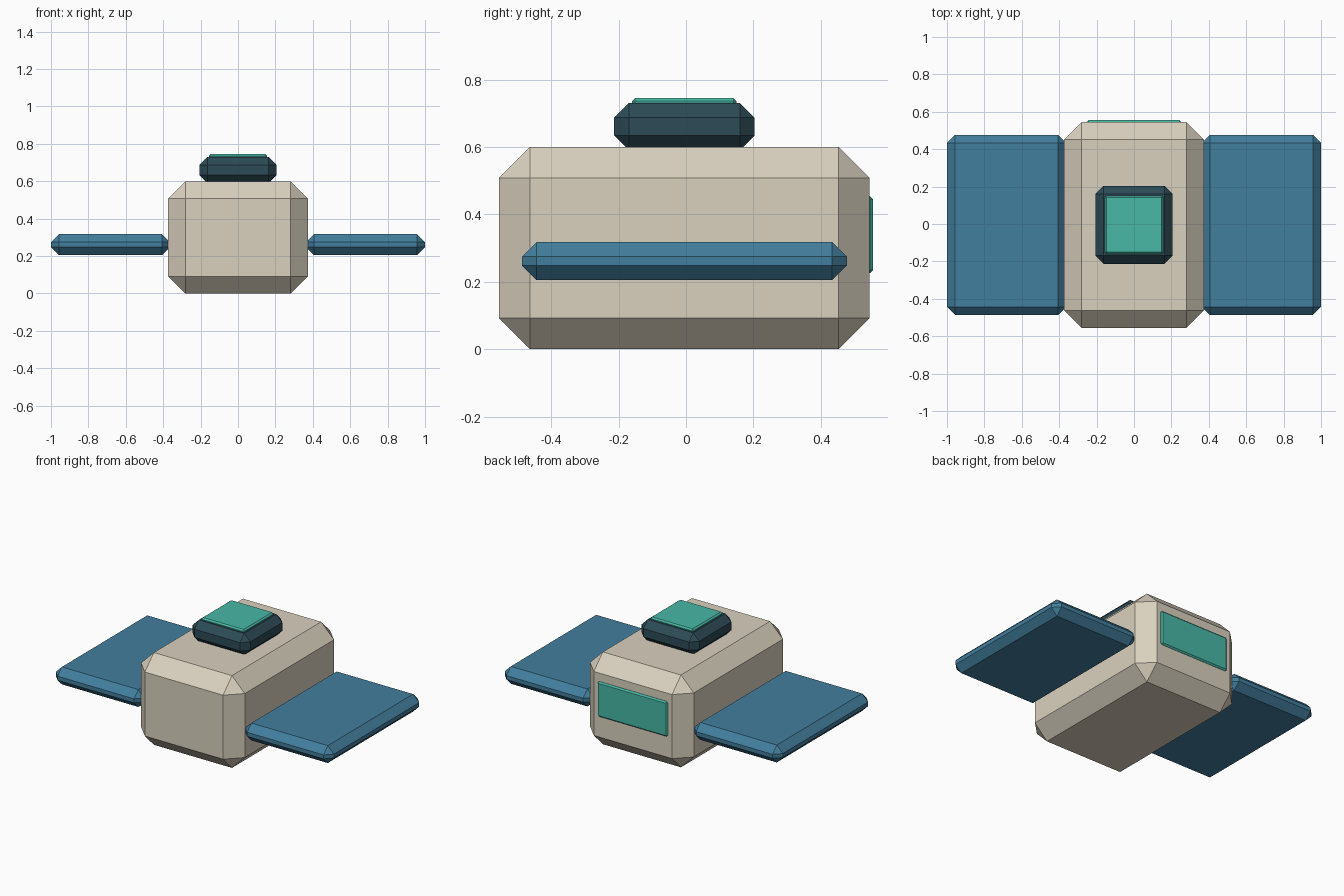
import bpy, bmesh
from mathutils import Vector

if "Cube" in bpy.data.objects:
    bpy.data.objects.remove(bpy.data.objects["Cube"])


def material(name, rgb):
    m = bpy.data.materials.new(name)
    m.diffuse_color = (*rgb, 1)
    m.use_nodes = True
    m.node_tree.nodes["Principled BSDF"].inputs["Base Color"].default_value = m.diffuse_color
    return m


cream = material("cream", (0.70, 0.64, 0.52))
blue = material("blue", (0.055, 0.21, 0.34))
dark = material("dark_slate", (0.026, 0.07, 0.095))
teal = material("teal", (0.065, 0.48, 0.38))


def chamfered_box(name, lo, hi, chamfer, mat):
    """Box between two corners with a single flat chamfer on every edge."""
    lo, hi = Vector(lo), Vector(hi)
    bm = bmesh.new()
    bmesh.ops.create_cube(bm, size=1)
    bmesh.ops.scale(bm, vec=hi - lo, verts=bm.verts)
    bmesh.ops.translate(bm, vec=(lo + hi) / 2, verts=bm.verts)
    bmesh.ops.bevel(bm, geom=bm.edges[:], offset=chamfer, offset_type='OFFSET',
                    segments=1, profile=0.5, affect='EDGES')
    mesh = bpy.data.meshes.new(name)
    bm.to_mesh(mesh)
    bm.free()
    mesh.materials.append(mat)
    obj = bpy.data.objects.new(name, mesh)
    bpy.context.collection.objects.link(obj)
    return obj


# Main body
chamfered_box("body", (-0.373, -0.555, 0), (0.373, 0.545, 0.6), 0.092, cream)

# Side panels, slightly sunk into the body
for side, x0, x1 in (("left", -1.0, -0.363), ("right", 0.363, 1.0)):
    chamfered_box(side + "_panel", (x0, -0.487, 0.205), (x1, 0.477, 0.318), 0.0435, blue)

# Raised block on top with its inset plate
chamfered_box("top_block", (-0.207, -0.213, 0.59), (0.207, 0.203, 0.731), 0.0435, dark)
chamfered_box("top_plate", (-0.155, -0.16, 0.715), (0.155, 0.15, 0.745), 0.009, teal)

# Rear window
chamfered_box("rear_window", (-0.252, 0.525, 0.226), (0.252, 0.555, 0.454), 0.009, teal)
